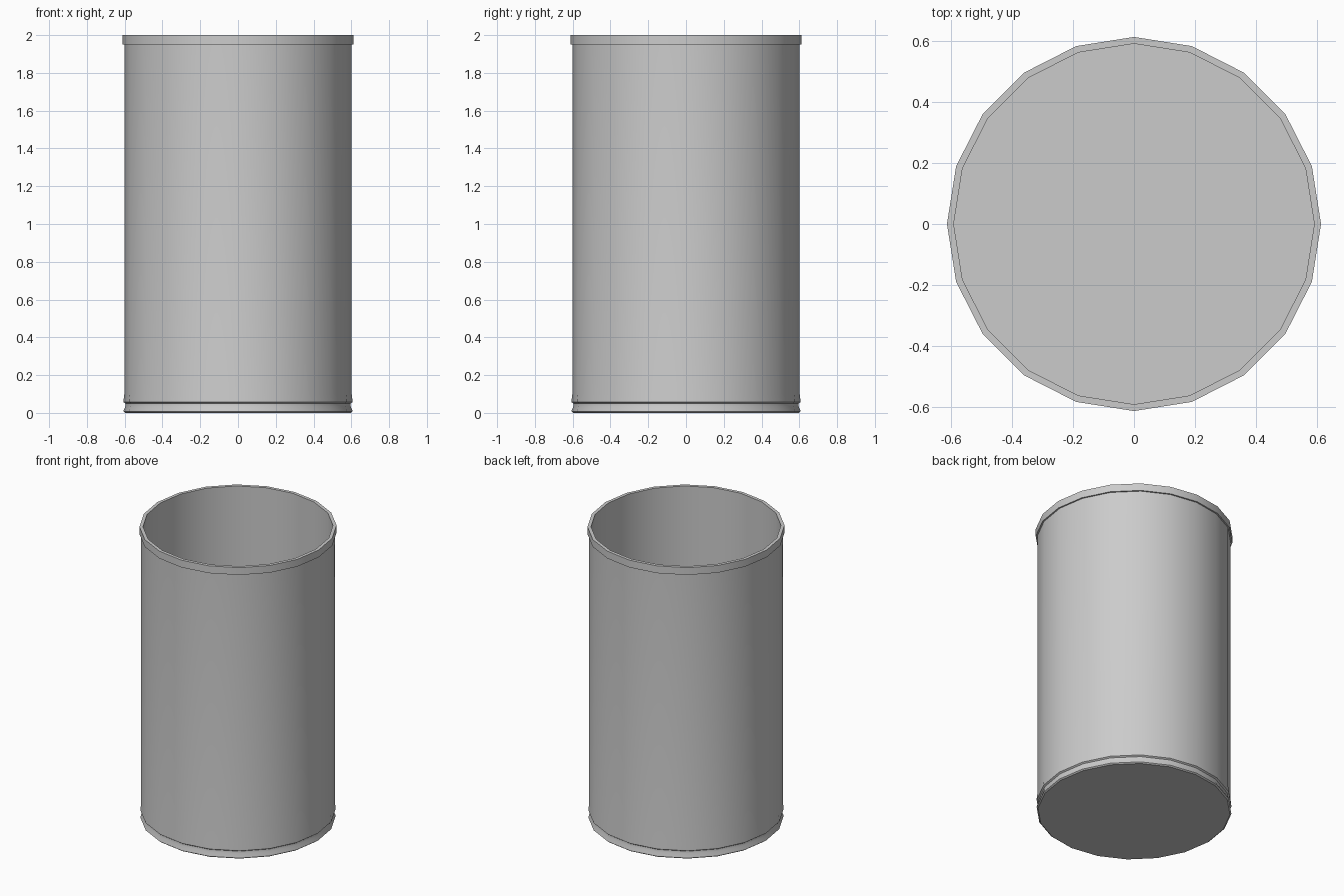
import bpy, bmesh, math

if "Cube" in bpy.data.objects:
    bpy.data.objects.remove(bpy.data.objects["Cube"])

SIDES = 20


def lathe(name, profile):
    """Revolve an (r, z) profile around z; points with r = 0 become cap centres."""
    bm = bmesh.new()
    rings = []
    for r, z in profile:
        if r == 0:
            rings.append([bm.verts.new((0, 0, z))] * SIDES)
        else:
            rings.append([bm.verts.new((r * math.cos(2 * math.pi * i / SIDES),
                                        r * math.sin(2 * math.pi * i / SIDES), z))
                          for i in range(SIDES)])
    for a, b in zip(rings, rings[1:]):
        for i in range(SIDES):
            j = (i + 1) % SIDES
            bm.faces.new(list(dict.fromkeys((a[i], a[j], b[j], b[i]))))
    bmesh.ops.recalc_face_normals(bm, faces=bm.faces)
    mesh = bpy.data.meshes.new(name)
    bm.to_mesh(mesh)
    bm.free()
    obj = bpy.data.objects.new(name, mesh)
    bpy.context.collection.objects.link(obj)
    bpy.context.view_layer.objects.active = obj
    obj.select_set(True)
    bpy.ops.object.shade_smooth_by_angle(angle=math.radians(30))
    obj.select_set(False)
    return obj


# Open container: flat bottom, grooved foot, straight wall, stepped rim, hollow inside
lathe("open_bin", [
    (0, 0), (0.597, 0),                                 # underside
    (0.606, 0.007), (0.605, 0.015), (0.596, 0.035),     # foot bead
    (0.596, 0.05), (0.606, 0.057), (0.606, 0.067),      # groove and upper bead
    (0.602, 0.10), (0.602, 1.95),                       # outer wall
    (0.612, 1.95), (0.612, 2.0), (0.59, 2.0),           # rim
    (0.59, 0.02), (0, 0.02),                            # inner wall and floor
])
